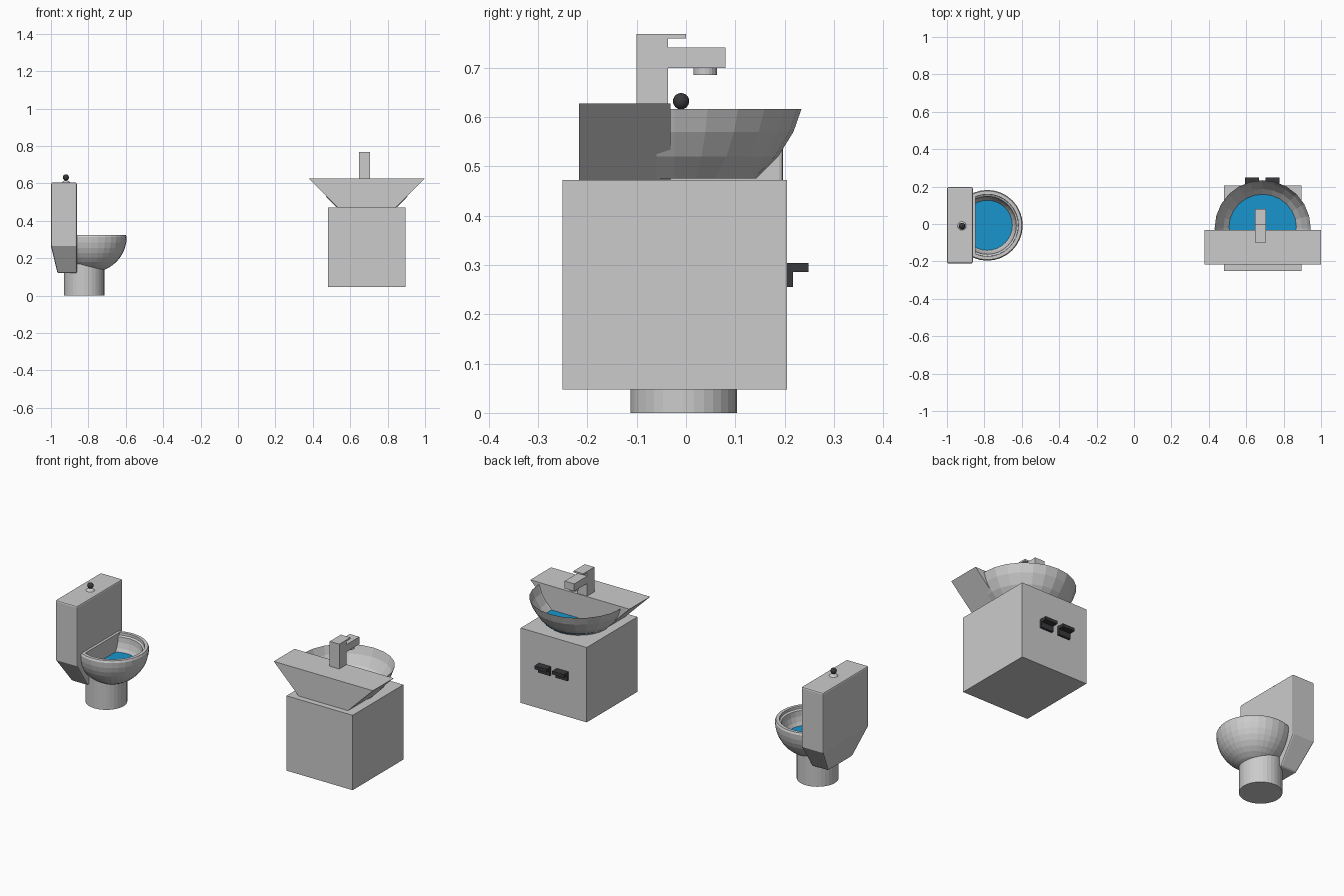
import bpy, bmesh
from math import sin, cos, pi, radians
from mathutils import Vector

if "Cube" in bpy.data.objects:
    bpy.data.objects.remove(bpy.data.objects["Cube"])


def material(name, color):
    m = bpy.data.materials.new(name)
    m.diffuse_color = color
    m.use_nodes = True
    m.node_tree.nodes["Principled BSDF"].inputs["Base Color"].default_value = m.diffuse_color
    return m


BLUE = material("water_blue", (0.01, 0.30, 0.62, 1))
DARK = material("dark_metal", (0.04, 0.04, 0.045, 1))


def finish(name, bm, mat=None, recalc=True):
    if recalc:
        bmesh.ops.recalc_face_normals(bm, faces=bm.faces[:])
    me = bpy.data.meshes.new(name)
    bm.to_mesh(me)
    bm.free()
    ob = bpy.data.objects.new(name, me)
    bpy.context.collection.objects.link(ob)
    if mat:
        me.materials.append(mat)
    return ob


def loft(name, rings, mat=None):
    """Closed solid through rings of points with equal counts."""
    bm = bmesh.new()
    vs = [[bm.verts.new(p) for p in r] for r in rings]
    n = len(rings[0])
    for a, b in zip(vs, vs[1:]):
        for i in range(n):
            j = (i + 1) % n
            bm.faces.new((a[i], a[j], b[j], b[i]))
    bm.faces.new(vs[0])
    bm.faces.new(vs[-1])
    return finish(name, bm, mat)


def rect(x0, x1, y0, y1, z):
    return [(x0, y0, z), (x1, y0, z), (x1, y1, z), (x0, y1, z)]


def box(name, x0, x1, y0, y1, z0, z1, mat=None):
    return loft(name, [rect(x0, x1, y0, y1, z0), rect(x0, x1, y0, y1, z1)], mat)


def lathe(name, profile, cx, cy, seg, mat=None, cut=None, flip=False):
    """Spin (radius, z) points about the vertical axis; cut = (point, outward normal)."""
    bm = bmesh.new()
    vs = [bm.verts.new((cx + r, cy, z)) for r, z in profile]
    es = [bm.edges.new(p) for p in zip(vs, vs[1:])]
    bmesh.ops.spin(bm, geom=vs + es, cent=(cx, cy, 0), axis=(0, 0, 1),
                   angle=2 * pi, steps=seg, use_duplicate=False)
    bmesh.ops.remove_doubles(bm, verts=bm.verts[:], dist=1e-4)
    if cut:
        bmesh.ops.bisect_plane(bm, geom=bm.verts[:] + bm.edges[:] + bm.faces[:],
                               plane_co=cut[0], plane_no=cut[1], clear_outer=True)
    return finish(name, bm, mat)


def cylinder(name, cx, cy, r, z0, z1, seg, mat=None):
    return lathe(name, [(0, z0), (r, z0), (r, z1), (0, z1)], cx, cy, seg, mat)


# ---------- toilet ----------
CY = -0.007
cylinder("toilet_pedestal", -0.823, -0.005, 0.108, 0, 0.17, 32)

# tank with tapered lower part
tank = loft("toilet_tank", [
    rect(-0.965, -0.862, CY - 0.108, CY + 0.108, 0.12),
    rect(-1.0, -0.862, CY - 0.204, CY + 0.204, 0.265),
    rect(-1.0, -0.862, CY - 0.204, CY + 0.204, 0.605)])
bev = tank.modifiers.new("soft_edges", 'BEVEL')
bev.width = 0.008
bev.segments = 2
bev.limit_method = 'ANGLE'
bev.angle_limit = radians(50)

# bowl with rim, inner step and inner wall
BX, R = -0.784, 0.189
outer = [(R * sin(a), 0.314 - R * cos(a)) for a in [i * pi / 20 for i in range(11)]]
rim = [(0.184, 0.325), (0.166, 0.325), (0.165, 0.311)]
inner = [(0.155 * cos(a), 0.305 - 0.155 * sin(a)) for a in [i * pi / 16 for i in range(9)]]
lathe("toilet_bowl", outer + rim + inner, BX, CY, 32,
      cut=((-0.862, 0, 0), (-1, 0, 0)))

# flat rear wall of the bowl
arc = [(CY + 0.166 * cos(a), 0.314 - 0.166 * sin(a)) for a in [i * pi / 16 for i in range(17)]]
wall = [(CY + 0.166, 0.325)] + arc + [(CY - 0.166, 0.325)]
loft("toilet_bowl_back", [[(x, y, z) for y, z in wall] for x in (-0.864, -0.847)])
lathe("toilet_water", [(0, 0.228), (0.136, 0.228)], BX, CY, 32, BLUE,
      cut=((-0.847, 0, 0), (-1, 0, 0)))

# flush knob on its small dish
lathe("flush_dish", [(0, 0.604), (0.024, 0.604), (0.016, 0.612), (0, 0.618)], -0.92, -0.01, 24)
lathe("flush_knob", [(0.0165 * sin(i * pi / 12), 0.632 - 0.0165 * cos(i * pi / 12))
                     for i in range(13)], -0.92, -0.01, 24, DARK)

# ---------- sink ----------
SX = 0.688
box("sink_cabinet", 0.48, 0.895, -0.25, 0.205, 0.047, 0.472)
for i, x in enumerate((0.593, 0.704)):
    prof = [(0.204, 0.255), (0.217, 0.255), (0.217, 0.286), (0.248, 0.286),
            (0.248, 0.304), (0.204, 0.304)]
    loft(f"cabinet_handle_{i + 1}", [[(a, y, z) for y, z in prof] for a in (x, x + 0.075)], DARK)

# flared back slab
loft("sink_back_slab", [rect(SX - 0.155, SX + 0.155, -0.217, -0.031, 0.472),
                        rect(SX - 0.3115, SX + 0.3115, -0.217, -0.031, 0.627)])

# thin-walled faceted basin
lathe("sink_basin", [(0, 0.475), (0.165, 0.475), (0.21, 0.52), (0.241, 0.57), (0.257, 0.616)],
      SX, -0.023, 24, cut=((0, -0.06, 0), (0, -1, 0)))
lathe("sink_water", [(0, 0.492), (0.18, 0.492)], SX, -0.015, 24, BLUE,
      cut=((0, -0.031, 0), (0, -1, 0)))

# faucet: post, lever, spout, nozzle
FX0, FX1 = 0.646, 0.706
box("faucet_post", FX0, FX1, -0.1, -0.036, 0.62, 0.768)
box("faucet_lever", FX0, FX1, -0.037, 0.0, 0.759, 0.768)
box("faucet_spout", FX0, FX1, -0.037, 0.08, 0.699, 0.741)
cylinder("faucet_nozzle", 0.676, 0.039, 0.024, 0.685, 0.70, 20)
